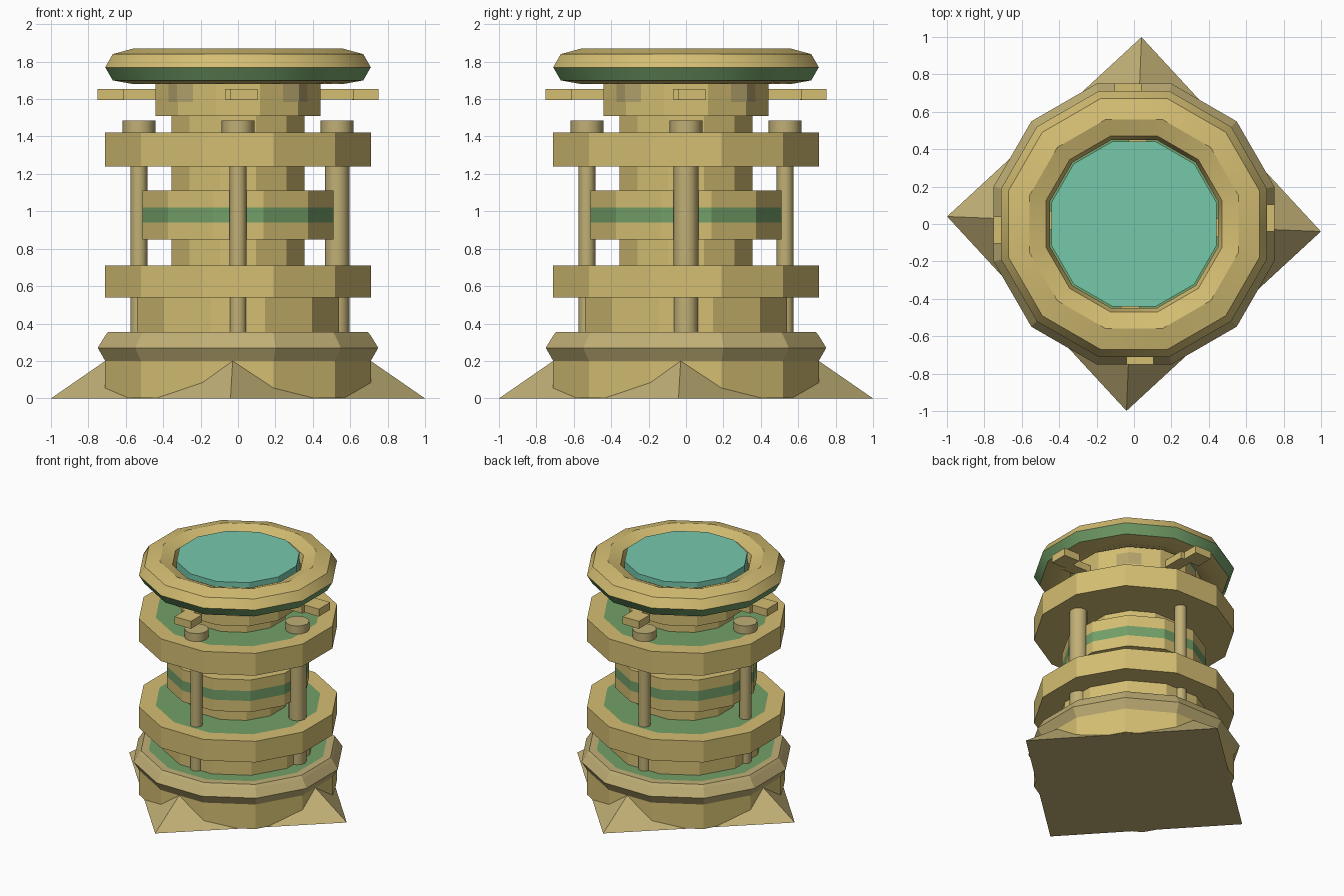
import bpy, bmesh, math
from mathutils import Matrix

cube = bpy.data.objects.get("Cube")
if cube:
    bpy.data.objects.remove(cube, do_unlink=True)


def material(name, rgb):
    m = bpy.data.materials.new(name)
    m.use_nodes = True
    m.diffuse_color = (*rgb, 1)
    m.node_tree.nodes["Principled BSDF"].inputs["Base Color"].default_value = (*rgb, 1)
    return m


TAN = material("tan", (0.66, 0.515, 0.17))
DULL = material("dull tan", (0.53, 0.43, 0.18))
SHADE = material("dark tan", (0.46, 0.37, 0.15))
GREEN = material("green", (0.17, 0.35, 0.14))
TEAL = material("teal", (0.18, 0.58, 0.41))

SIDES = 12
FLAT = math.cos(math.pi / SIDES)      # across-flats to corner radius


def finish(bm, name, *mats):
    bmesh.ops.recalc_face_normals(bm, faces=bm.faces[:])
    me = bpy.data.meshes.new(name)
    bm.to_mesh(me)
    bm.free()
    for m in mats:
        me.materials.append(m)
    ob = bpy.data.objects.new(name, me)
    bpy.context.collection.objects.link(ob)
    return ob


def lathe(name, profile, mats, painted=(), loop=False):
    """Twelve-sided turned part; profile is (half width across flats, z).
    Profile segments listed in painted take the second material."""
    bm = bmesh.new()
    rings = []
    for w, z in profile:
        r = w / FLAT
        rings.append([bm.verts.new((r * math.cos(a), r * math.sin(a), z))
                      for a in (math.radians(15 + 30 * k) for k in range(SIDES))])
    n = len(rings)
    for i in range(n if loop else n - 1):
        a, b = rings[i], rings[(i + 1) % n]
        for k in range(SIDES):
            j = (k + 1) % SIDES
            f = bm.faces.new((a[k], a[j], b[j], b[k]))
            f.material_index = int(i in painted)
    if not loop:
        bm.faces.new(rings[0][::-1])
        cap = bm.faces.new(rings[-1])
        cap.material_index = int(n - 1 in painted)
    return finish(bm, name, *mats)


def cylinder(name, r, z0, z1, x, y, mat, sides=12):
    bm = bmesh.new()
    bmesh.ops.create_cone(bm, cap_ends=True, segments=sides, radius1=r, radius2=r,
                          depth=z1 - z0, matrix=Matrix.Translation((x, y, (z0 + z1) / 2)))
    ob = finish(bm, name, mat)
    for p in ob.data.polygons:
        p.use_smooth = abs(p.normal.z) < 0.5
    ob.data.set_sharp_from_angle(angle=math.radians(35))
    return ob


def box(bm, lo, hi, turn):
    v = bmesh.ops.create_cube(bm, size=1)["verts"]
    size = [h - l for l, h in zip(lo, hi)]
    mid = [(h + l) / 2 for l, h in zip(lo, hi)]
    bmesh.ops.transform(bm, verts=v, matrix=turn @ Matrix.Translation(mid) @ Matrix.Diagonal((*size, 1)))


# Four-cornered spreading foot
bm = bmesh.new()
bmesh.ops.create_cone(bm, cap_ends=True, segments=4, radius1=1.0, radius2=0.71, depth=0.2,
                      matrix=Matrix.Rotation(math.radians(-2.3), 4, 'Z') @ Matrix.Translation((0, 0, 0.1)))
# line the corners up with the axes whichever way the cone starts
v0 = max((v for v in bm.verts if v.co.z < 0.1), key=lambda v: v.co.x)
fix = math.radians(-2.3) - math.atan2(v0.co.y, v0.co.x)
bmesh.ops.rotate(bm, verts=bm.verts[:], cent=(0, 0, 0), matrix=Matrix.Rotation(fix, 3, 'Z'))
finish(bm, "foot", DULL)

# Base drum and flared ring with green top
lathe("base_drum", [(0.71, 0.002), (0.71, 0.21)], [TAN])
lathe("base_ring", [(0.71, 0.2), (0.75, 0.27), (0.71, 0.335), (0.695, 0.355), (0.64, 0.355), (0.3, 0.355)],
      [DULL, GREEN], painted=(4, 5))

# Column
lathe("lower_drum", [(0.54, 0.34), (0.54, 0.56)], [TAN])
lathe("column", [(0.355, 0.5), (0.355, 1.53)], [TAN])
lathe("middle_drum", [(0.51, 0.85), (0.51, 0.94), (0.51, 1.02), (0.51, 1.11)], [TAN, GREEN], painted=(1,))
lathe("neck", [(0.44, 1.51), (0.44, 1.74)], [TAN])

# Two wide discs with green inner tops
for name, z0, z1 in (("lower_disc", 0.54, 0.71), ("upper_disc", 1.24, 1.42)):
    lathe(name, [(0.71, z0), (0.71, z1), (0.59, z1), (0.3, z1)], [TAN, GREEN], painted=(2, 3))

# Top rim and lens
rim = lathe("top_rim", [(0.71, 1.77), (0.67, 1.84), (0.56, 1.87), (0.47, 1.835),
                        (0.45, 1.77), (0.47, 1.71), (0.56, 1.68), (0.67, 1.70)],
            [TAN, GREEN], painted=(7,), loop=True)
for p in rim.data.polygons:
    p.use_smooth = True
rim.data.set_sharp_from_angle(angle=math.radians(35))
lathe("top_lens", [(0.44, 1.72), (0.44, 1.862)], [TEAL])

for k, side in enumerate(("left", "back", "right", "front")):
    turn = Matrix.Rotation(math.radians(90 * k), 4, 'Z')
    x, y = 0.53 * math.cos(math.pi / 2 * k), 0.53 * math.sin(math.pi / 2 * k)
    # Rods, with the left one thicker, and their caps
    cylinder(side + "_rod", 0.066 if k == 0 else 0.045, 0.34, 1.43, x, y, DULL)
    cylinder(side + "_rod_cap", 0.088, 1.41, 1.485, x, y, DULL)
    # Bracket arm: stem and offset tip
    bm = bmesh.new()
    box(bm, (0.40, -0.07, 1.597), (0.62, 0.03, 1.653), turn)
    box(bm, (0.61, -0.04, 1.595), (0.75, 0.105, 1.655), turn)
    finish(bm, side + "_bracket", TAN)
    # Dark plate wrapped round the diagonal corner of the neck
    bm = bmesh.new()
    path = [(0.444, 33), (0.444 / FLAT, 45), (0.444, 57)]
    rows = [[bm.verts.new(turn @ Matrix.Rotation(math.radians(a), 4, 'Z')
                          @ Matrix.Translation((r, 0, z)).to_translation())
             for r, a in path] for z in (1.585, 1.68)]
    for i in range(2):
        bm.faces.new((rows[0][i], rows[0][i + 1], rows[1][i + 1], rows[1][i]))
    finish(bm, side + "_neck_plate", SHADE)
